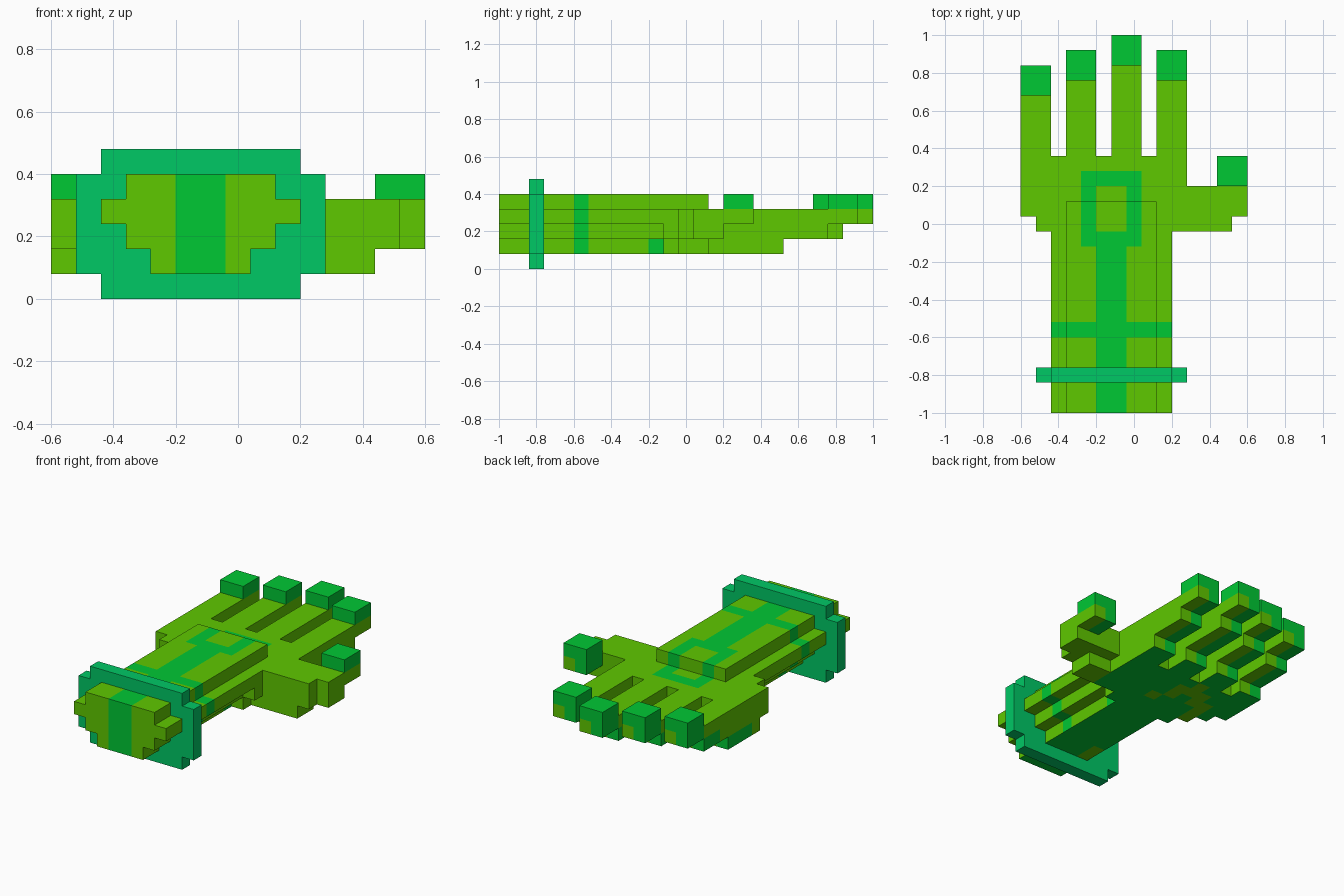
import bpy, bmesh, math

if "Cube" in bpy.data.objects:
    bpy.data.objects.remove(bpy.data.objects["Cube"], do_unlink=True)

U = 0.08                      # size of one block
ORIGIN = (-0.6, -1.0, 0.0)


def material(name, rgb):
    m = bpy.data.materials.new(name)
    m.use_nodes = True
    m.diffuse_color = (*rgb, 1)
    m.node_tree.nodes["Principled BSDF"].inputs["Base Color"].default_value = (*rgb, 1)
    return m


MATS = [material("lime", (0.114, 0.58, 0.0)),
        material("green", (0.0, 0.58, 0.034)),
        material("teal green", (0.0, 0.58, 0.13))]
LIME, GREEN, TEAL = range(3)


def cells(boxes):
    """Blocks filled by boxes given as (x0, x1, y0, y1, z0, z1)."""
    return {(x, y, z) for x0, x1, y0, y1, z0, z1 in boxes
            for x in range(x0, x1) for y in range(y0, y1) for z in range(z0, z1)}


def build(name, part, solid, rule):
    """Skin the blocks of a part, leaving out faces hidden inside the solid."""
    bm = bmesh.new()
    verts = {}

    def vert(p):
        if p not in verts:
            verts[p] = bm.verts.new([o + U * v for o, v in zip(ORIGIN, p)])
        return verts[p]

    for cell in sorted(part):
        for axis in range(3):
            for sign in (-1, 1):
                near = list(cell)
                near[axis] += sign
                if tuple(near) in solid:
                    continue
                b, c = (axis + 1) % 3, (axis + 2) % 3
                loop = []
                for i, j in ((0, 0), (1, 0), (1, 1), (0, 1)):
                    p = list(cell)
                    p[axis] += sign > 0
                    p[b] += i
                    p[c] += j
                    loop.append(vert(tuple(p)))
                face = bm.faces.new(loop if sign > 0 else loop[::-1])
                side = ("-" if sign < 0 else "+") + "xyz"[axis]
                face.material_index = rule(*cell, side)
    # Merge flat areas of one colour
    bmesh.ops.dissolve_limit(bm, angle_limit=math.radians(1), verts=bm.verts[:],
                             edges=bm.edges[:], delimit={'MATERIAL'})
    mesh = bpy.data.meshes.new(name)
    bm.to_mesh(mesh)
    bm.free()
    for m in MATS:
        mesh.materials.append(m)
    bpy.context.collection.objects.link(bpy.data.objects.new(name, mesh))


# Lime blocks on the underside: wrist corner, palm crease and outer edge
CREASE = {(4, 3), (4, 4), (6, 13), (5, 14), (5, 15), (4, 15), (4, 16),
          (2, 12), (2, 13), (2, 14), (3, 14), (3, 15)}


# Colour rules
def body_rule(x, y, z, side):
    stripe = x in (5, 6)
    ring = 4 <= x < 8 and 11 <= y < 16 and not (stripe and 12 <= y < 15)
    if side == "+z":
        return GREEN if ring or y == 5 or (stripe and y < 11) else LIME
    if side == "-y":
        return GREEN if stripe and y == 0 else LIME
    if side == "+y" and z == 4:
        return GREEN if ring else LIME
    if side == "-z" and z == 1:
        return LIME if (x, y) in CREASE else GREEN
    if y == 5 or (z == 1 and y == 10):
        return GREEN
    return GREEN if side == "-x" and z == 1 and y > 14 else LIME


def thumb_rule(x, y, z, side):
    if y < 15:
        return LIME
    return GREEN if z == 4 or x == 13 else LIME


def finger_rule(x0, end):
    def rule(x, y, z, side):
        inner = x == x0                      # green runs along one edge
        if z == 4:
            return GREEN
        if z == 1:
            return GREEN if side == "-z" or inner and side != "+x" else LIME
        if side in ("+y", "-z"):
            return GREEN if inner else LIME
        if side == "-x":
            return GREEN if y >= end - (2 if z == 3 else 4) else LIME
        return LIME
    return rule


# Forearm with a stepped section and raised back, palm and thumb
parts = {
    "forearm": (cells([(3, 9, 0, 14, 4, 5), (2, 10, 0, 12, 3, 4),
                       (3, 9, 0, 11, 2, 3), (4, 8, 0, 11, 1, 2)]), body_rule),
    "palm": (cells([(1, 11, 12, 13, 2, 4), (0, 11, 13, 17, 2, 4), (2, 10, 11, 12, 2, 3),
                    (3, 9, 11, 12, 1, 2), (2, 11, 12, 13, 1, 2),
                    (1, 11, 13, 14, 1, 2), (0, 11, 14, 17, 1, 2)]), body_rule),
    "thumb": (cells([(11, 14, 12, 15, 2, 4), (14, 15, 13, 15, 2, 4),
                     (11, 13, 12, 14, 1, 2), (13, 15, 15, 17, 3, 5)]), thumb_rule),
}

# Four fingers, stepped underneath, with raised tips
for name, x0, end, low in (("little", 0, 23, 18), ("ring", 3, 24, 19),
                           ("middle", 6, 25, 19), ("index", 9, 24, 19)):
    x1 = x0 + 2
    parts[name + "_finger"] = (
        cells([(x0, x1, 17, end, 3, 4), (x0, x1, 17, end - 2, 2, 3),
               (x0, x1, 17, low, 1, 2), (x0, x1, end - 2, end, 4, 5)]),
        finger_rule(x0, end))

# Cuff plate around the forearm
cuff = cells([(1, 11, 2, 3, 1, 5), (2, 10, 2, 3, 0, 6)]) - parts["forearm"][0]
parts["cuff"] = (cuff, lambda x, y, z, side: TEAL)

solid = set().union(*(p[0] for p in parts.values()))
for name, (part, rule) in parts.items():
    build(name, part, solid, rule)
